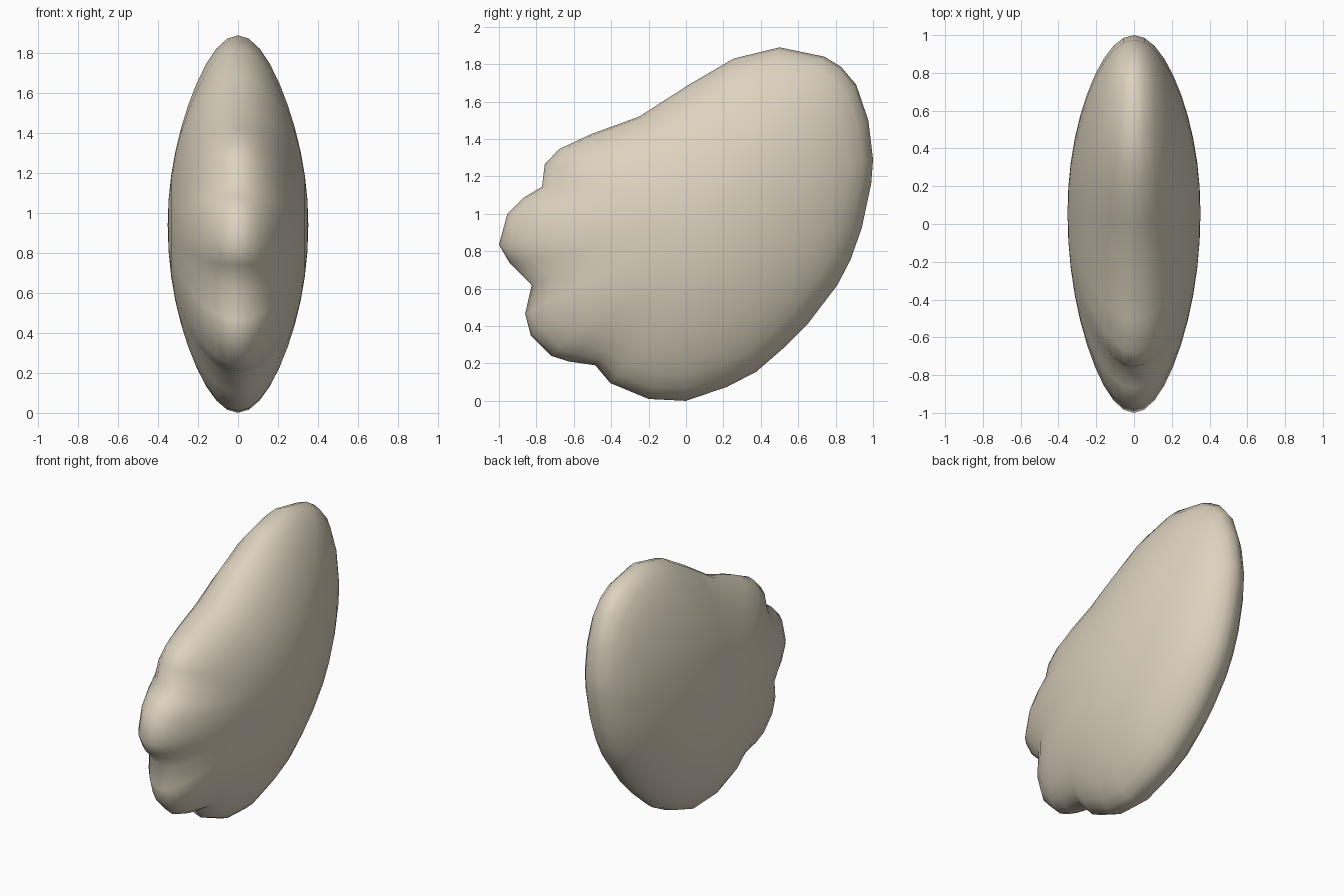
import bpy
import bmesh
from math import sin, cos, pi
from mathutils import Vector

# Remove the default object
default = bpy.data.objects.get("Cube")
if default:
    bpy.data.objects.remove(default, do_unlink=True)

CENTRE = Vector((.06, .94))
HALF_THICKNESS = .352
RINGS = 20

# Side outline (y, z): rounded back, then three scalloped lobes at the front
OUTLINE = [Vector(p) for p in (
    (.5, 1.89), (.74, 1.84), (.83, 1.785), (.91, 1.69), (.975, 1.5),
    (1, 1.29), (.99, 1.16), (.94, .925), (.88, .755), (.81, .62),
    (.65, .41), (.525, .285), (.375, .155), (.22, .075), (0, 0),
    (-.2, .01), (-.405, .095), (-.485, .19), (-.625, .21), (-.72, .24),
    (-.83, .35), (-.86, .465), (-.825, .62), (-.945, .74), (-1, .835),
    (-.955, 1), (-.87, 1.085), (-.77, 1.145), (-.755, 1.265),
    (-.68, 1.345), (-.51, 1.425), (-.25, 1.52), (.015, 1.69), (.255, 1.83))]


def relaxed(points, passes):
    """Average neighbouring points so that the notches fade out."""
    for _ in range(passes):
        points = [(points[i - 1] + 2 * p + points[(i + 1) % len(points)]) / 4
                  for i, p in enumerate(points)]
    return points


def make_material(name, colour):
    material = bpy.data.materials.new(name)
    material.use_nodes = True
    material.diffuse_color = colour
    material.node_tree.nodes["Principled BSDF"].inputs["Base Color"].default_value = colour
    return material


def build_shell():
    """Elliptical rings from one flat side to the other, notched at the rim."""
    bm = bmesh.new()
    soft = relaxed(OUTLINE, 10)
    rings = []
    for k in range(1, RINGS):
        angle = pi * k / RINGS
        spread = sin(angle)
        detail = spread ** 3
        ring = []
        for sharp, smooth in zip(OUTLINE, soft):
            rim = smooth.lerp(sharp, detail)
            p = CENTRE + (rim - CENTRE) * spread
            ring.append(bm.verts.new((HALF_THICKNESS * cos(angle), p.x, p.y)))
        rings.append(ring)

    # Skin between rings, then close both flat sides with a fan
    count = len(OUTLINE)
    for a, b in zip(rings, rings[1:]):
        for i in range(count):
            j = (i + 1) % count
            bm.faces.new((a[i], a[j], b[j], b[i]))
    for ring, side in ((rings[0], 1), (rings[-1], -1)):
        pole = bm.verts.new((side * HALF_THICKNESS, CENTRE.x, CENTRE.y))
        for i in range(count):
            bm.faces.new((pole, ring[i], ring[(i + 1) % count]))

    bmesh.ops.recalc_face_normals(bm, faces=bm.faces)
    for face in bm.faces:
        face.smooth = True
    mesh = bpy.data.meshes.new("scalloped_shell")
    bm.to_mesh(mesh)
    bm.free()
    shell = bpy.data.objects.new("scalloped_shell", mesh)
    bpy.context.collection.objects.link(shell)
    return shell


shell = build_shell()
shell.data.materials.append(make_material("warm_beige", (.72, .65, .52, 1)))
